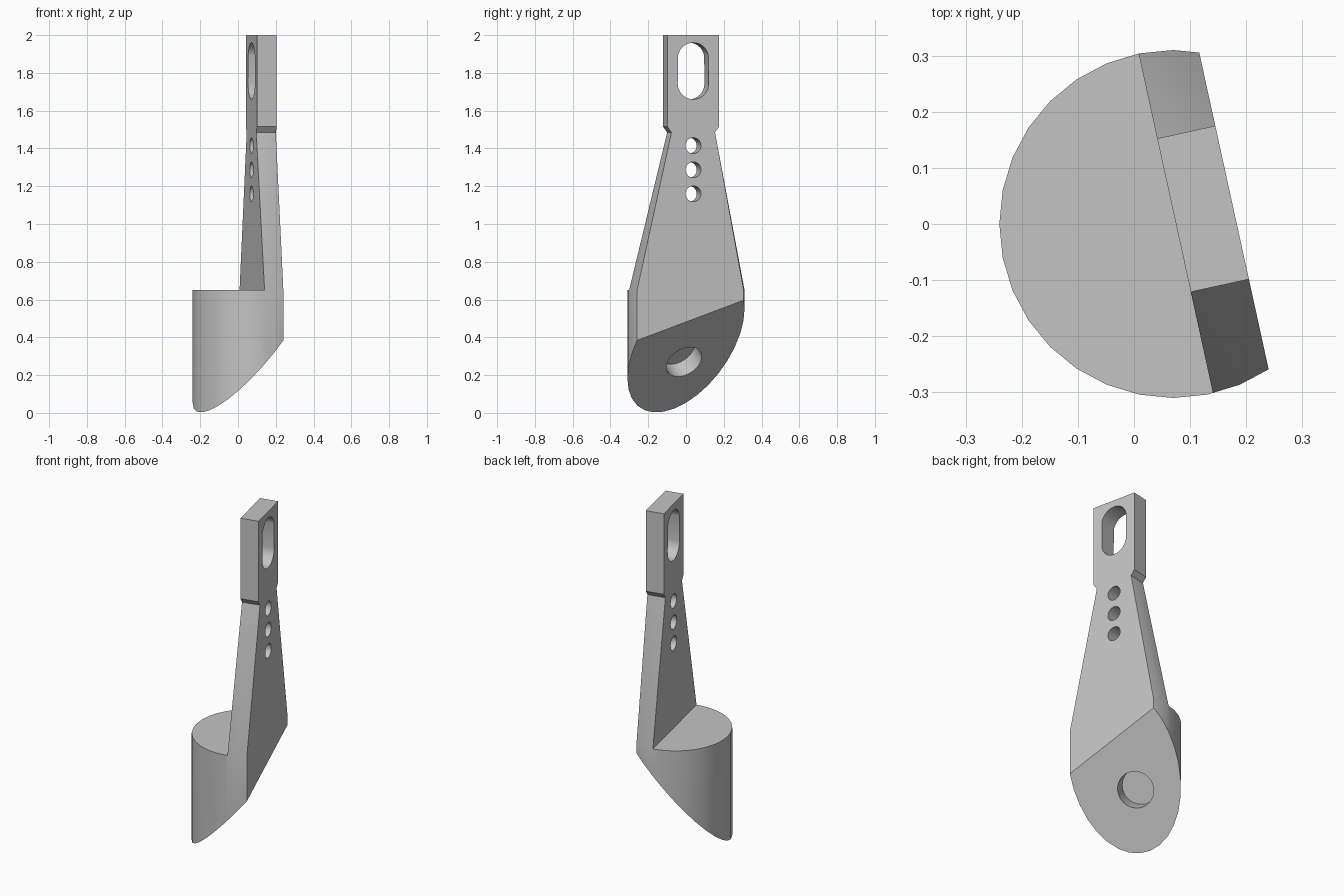
import bpy, bmesh
from mathutils import Vector, Matrix

cube = bpy.data.objects.get("Cube")
if cube:
    bpy.data.objects.remove(cube, do_unlink=True)

# Single grey material
grey = bpy.data.materials.new("light_grey")
grey.use_nodes = True
colour = (0.55, 0.55, 0.55, 1)
grey.diffuse_color = colour
grey.node_tree.nodes["Principled BSDF"].inputs["Base Color"].default_value = colour

# Plate frame: N is the outward plate normal, T runs along its width
N = Vector((0.977, 0.214, 0)).normalized()
T = Vector((-N.y, N.x, 0))
OUTER, INNER = 0.179, 0.073
BASE_TOP = 0.65
slope = Vector((1.011, 0.598, -1)).normalized()
slope_point = Vector((-0.02, -0.01, 0.27))


def new_object(name, bm):
    mesh = bpy.data.meshes.new(name)
    bm.to_mesh(mesh)
    bm.free()
    mesh.materials.append(grey)
    obj = bpy.data.objects.new(name, mesh)
    bpy.context.collection.objects.link(obj)
    return obj


def slice_mesh(bm, point, normal, remove=True):
    geom = bm.verts[:] + bm.edges[:] + bm.faces[:]
    cut = bmesh.ops.bisect_plane(bm, geom=geom, dist=1e-5, plane_co=point,
                                 plane_no=normal, clear_outer=remove)
    if remove:
        edges = [e for e in cut["geom_cut"] if isinstance(e, bmesh.types.BMEdge)]
        bmesh.ops.edgeloop_fill(bm, edges=edges)


# Round base, cut by the plate's outer plane and the sloping underside
bm = bmesh.new()
bmesh.ops.create_cone(bm, cap_ends=True, segments=32, radius1=0.31, radius2=0.31,
                      depth=1, matrix=Matrix.Translation((0.07, 0, BASE_TOP - 0.5)))
slice_mesh(bm, N * OUTER, N)
slice_mesh(bm, slope_point, slope)
slice_mesh(bm, N * INNER, N, remove=False)

# Upright plate: taper to the neck, flare out, then the straight tab
bm.normal_update()
face = next(f for f in bm.faces if f.normal.z > 0.9
            and f.calc_center_median().dot(N) > INNER)
for z, half_width in ((1.485, 0.118), (1.515, 0.14), (2.0, 0.14)):
    face = bmesh.ops.extrude_discrete_faces(bm, faces=[face])["faces"][0]
    for v in face.verts:
        side = half_width if v.co.dot(T) > 0 else -half_width
        v.co = N * v.co.dot(N) + T * side + Vector((0, 0, z))
bmesh.ops.recalc_face_normals(bm, faces=bm.faces[:])
bracket = new_object("bracket_body", bm)


def drill(name, centre, axis, radius, depth, stretch=0, segments=32):
    """Cut a round hole, or a slot when stretched vertically."""
    bm = bmesh.new()
    bmesh.ops.create_cone(bm, cap_ends=True, segments=segments, radius1=radius,
                          radius2=radius, depth=depth)
    for v in bm.verts:
        v.co.y += stretch if v.co.y > 0 else -stretch
    across = Vector((0, 0, 1)).cross(axis).normalized()
    up = axis.cross(across)
    frame = Matrix((across, up, axis)).transposed().to_4x4()
    bmesh.ops.transform(bm, matrix=Matrix.Translation(centre) @ frame, verts=bm.verts[:])
    bmesh.ops.recalc_face_normals(bm, faces=bm.faces[:])
    cutter = new_object(name, bm)
    cutter.hide_render = True
    mod = bracket.modifiers.new(name, "BOOLEAN")
    mod.operation, mod.solver, mod.object = "DIFFERENCE", "EXACT", cutter
    bpy.ops.object.modifier_apply(modifier=mod.name)
    bpy.data.objects.remove(cutter, do_unlink=True)


bpy.ops.object.select_all(action="DESELECT")
bracket.select_set(True)
bpy.context.view_layer.objects.active = bracket

# Long slot, three pin holes and the blind socket in the underside
plate_mid = N * (OUTER + INNER) / 2
drill("slot_cutter", plate_mid + Vector((0, 0, 1.81)), N, 0.084, 0.4, stretch=0.066)
for z in (1.415, 1.287, 1.16):
    drill("pin_cutter", plate_mid + Vector((0, 0, z)), N, 0.042, 0.4, segments=24)
drill("socket_cutter", slope_point, slope, 0.102, 0.2)

bpy.ops.object.shade_smooth_by_angle(angle=0.5)
